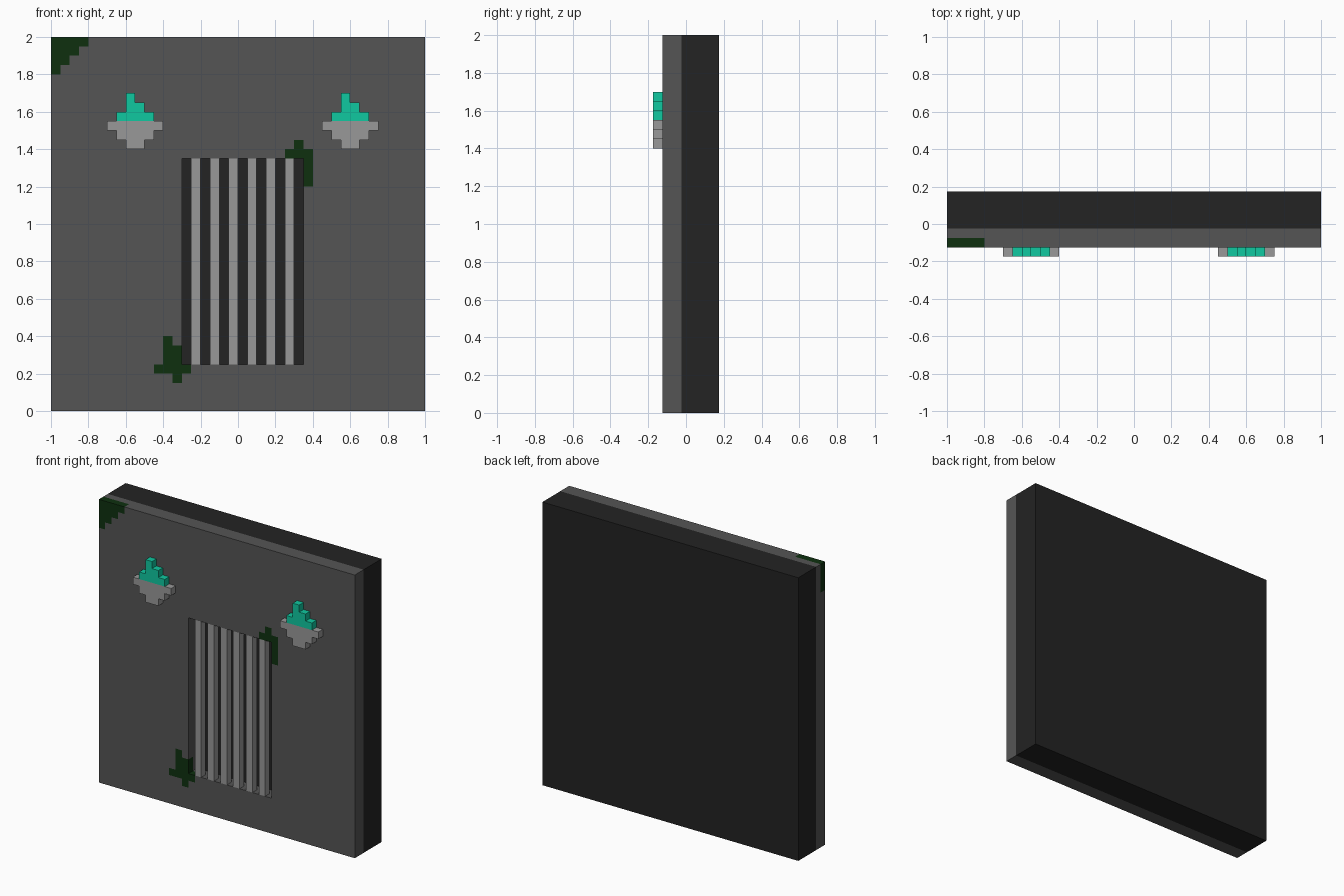
import bpy, bmesh

cube = bpy.data.objects.get("Cube")
if cube:
    bpy.data.objects.remove(cube, do_unlink=True)


def material(name, hex_code):
    rgb = [int(hex_code[i:i + 2], 16) / 255 for i in (0, 2, 4)]
    col = [c / 12.92 if c <= 0.04045 else ((c + 0.055) / 1.055) ** 2.4 for c in rgb] + [1]
    m = bpy.data.materials.new(name)
    m.use_nodes = True
    m.diffuse_color = col
    m.node_tree.nodes["Principled BSDF"].inputs["Base Color"].default_value = col
    return m


STONE = material("grey stone", "555555")
DARK = material("dark backing", "232323")
METAL = material("light metal", "999999")
FLAME = material("teal flame", "10C8A0")
MOSS = material("dark moss", "0E300F")


def prism(name, rows, y0, y1, mat, dx=0.0):
    """Stepped block: rows (x0, x1, z0, z1) stacked upward, spanning y0 to y1."""
    right, left = [], []
    for x0, x1, z0, z1 in rows:
        right += [(x1, z0), (x1, z1)]
        left += [(x0, z0), (x0, z1)]
    outline = []
    for p in right + left[::-1]:
        if not outline or p != outline[-1]:
            outline.append(p)
    bm = bmesh.new()
    face = bm.faces.new([bm.verts.new((x + dx, y0, z)) for x, z in outline])
    ext = bmesh.ops.extrude_face_region(bm, geom=[face], use_keep_orig=True)
    for v in ext["geom"]:
        if isinstance(v, bmesh.types.BMVert):
            v.co.y = y1
    bmesh.ops.recalc_face_normals(bm, faces=bm.faces)
    me = bpy.data.meshes.new(name)
    bm.to_mesh(me)
    bm.free()
    me.materials.append(mat)
    ob = bpy.data.objects.new(name, me)
    bpy.context.collection.objects.link(ob)
    return ob


def cut(target, name, rows, y0, y1):
    """Subtract a stepped block, kept hidden as a helper."""
    cutter = prism(name, rows, y0, y1, target.data.materials[0])
    cutter.hide_render = True
    cutter.hide_viewport = True
    cutter.display_type = 'WIRE'
    mod = target.modifiers.new(name, 'BOOLEAN')
    mod.operation = 'DIFFERENCE'
    mod.solver = 'EXACT'
    mod.object = cutter


FRONT, MID, BACK, U = -0.125, -0.025, 0.175, 0.05

# Wall: dark backing and stone facing with a window opening
prism("wall_backing", [(-1, 1, 0, 2)], MID, BACK, DARK)
wall = prism("wall_facing", [(-1, 1, 0, 2)], FRONT, MID, STONE)
cut(wall, "window_cutter", [(-0.3, 0.35, 0.25, 1.35)], -0.3, 0.1)

# Window bars
for i in range(6):
    x = -0.25 + 0.1 * i
    prism(f"window_bar_{i + 1}", [(x, x + U, 0.25, 1.35)], FRONT, FRONT + U, METAL)

# Moss patches set into the facing
patches = {
    "moss_corner": [(-1, -0.95, 1.8, 1.85), (-1, -0.9, 1.85, 1.9),
                    (-1, -0.85, 1.9, 1.95), (-1, -0.8, 1.95, 2)],
    "moss_window_top": [(0.35, 0.4, 1.2, 1.35), (0.25, 0.4, 1.35, 1.4),
                        (0.3, 0.35, 1.4, 1.45)],
    "moss_window_bottom": [(-0.35, -0.3, 0.15, 0.2), (-0.45, -0.25, 0.2, 0.25),
                           (-0.4, -0.3, 0.25, 0.35), (-0.4, -0.35, 0.35, 0.4)],
}
for name, rows in patches.items():
    prism(name, rows, FRONT, FRONT + U, MOSS)
    cut(wall, name + "_cutter", rows, -0.3, FRONT + U)

# Wall torches: stepped bowl with a stepped flame
bowl = [(-0.05, 0.05, 1.4, 1.45), (-0.1, 0.1, 1.45, 1.5), (-0.15, 0.15, 1.5, 1.55)]
flame = [(-0.1, 0.1, 1.55, 1.6), (-0.05, 0.05, 1.6, 1.65), (-0.05, 0, 1.65, 1.7)]
for side, x in (("right", -0.55), ("left", 0.6)):
    prism(f"torch_bowl_{side}", bowl, FRONT - U, FRONT, METAL, x)
    prism(f"torch_flame_{side}", flame, FRONT - U, FRONT, FLAME, x)
